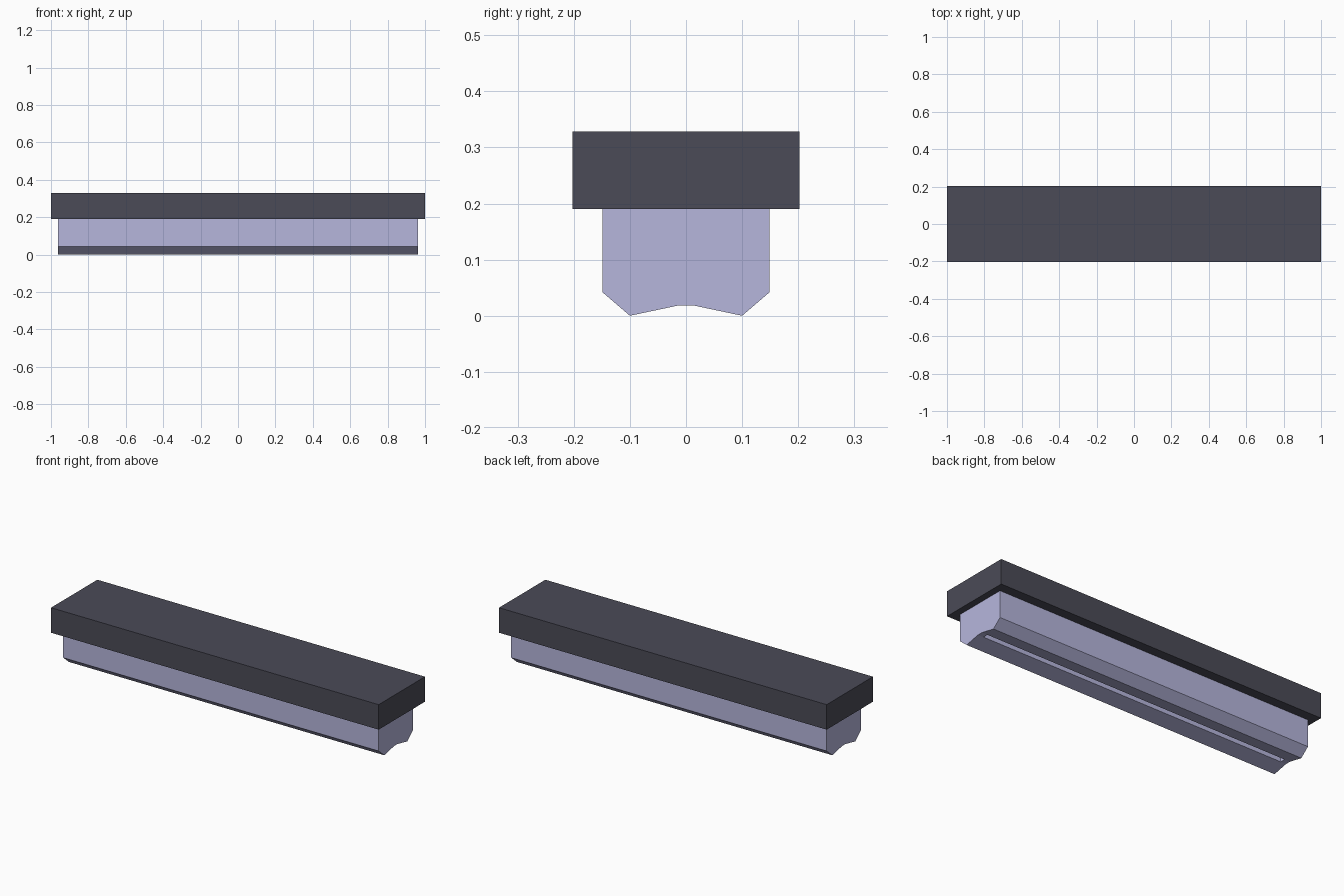
import bpy

if "Cube" in bpy.data.objects:
    bpy.data.objects.remove(bpy.data.objects["Cube"])


def material(name, colour):
    mat = bpy.data.materials.new(name)
    mat.diffuse_color = (*colour, 1)
    mat.use_nodes = True
    mat.node_tree.nodes["Principled BSDF"].inputs["Base Color"].default_value = mat.diffuse_color
    return mat


def extrude_profile(name, profile, half_length, mat=None):
    """Extrude a closed (y, z) outline along x."""
    n = len(profile)
    verts = [(x, y, z) for x in (-half_length, half_length) for y, z in profile]
    faces = [list(range(n))[::-1], list(range(n, 2 * n))]
    faces += [(i, (i + 1) % n, n + (i + 1) % n, n + i) for i in range(n)]
    mesh = bpy.data.meshes.new(name)
    mesh.from_pydata(verts, [], faces)
    obj = bpy.data.objects.new(name, mesh)
    bpy.context.collection.objects.link(obj)
    if mat:
        mesh.materials.append(mat)
    return obj


def mirrored(half):
    """Complete a +y half outline with its -y reflection."""
    return half + [(-y, z) for y, z in reversed(half)]


dark = material("dark_grey", (0.07, 0.07, 0.095))
lavender = material("lavender", (0.47, 0.47, 0.72))

# Overhanging cap slab
extrude_profile("top_cap", mirrored([(0.202, 0.19), (0.202, 0.328)]), 1.0, dark)

# Body with chamfered lower edges and a shallow hollow underneath
body = extrude_profile("body", mirrored(
    [(0.015, 0.018), (0.1, 0.0), (0.149, 0.042), (0.149, 0.19)]), 0.963, lavender)

# Long narrow slot cut into the flat along the underside
cutter = extrude_profile("slot_cutter", mirrored([(0.0145, 0.0), (0.0145, 0.055)]), 0.93, lavender)
cutter.hide_render = True
cutter.hide_viewport = True
cut = body.modifiers.new("slot", "BOOLEAN")
cut.operation = "DIFFERENCE"
cut.solver = "EXACT"
cut.object = cutter
